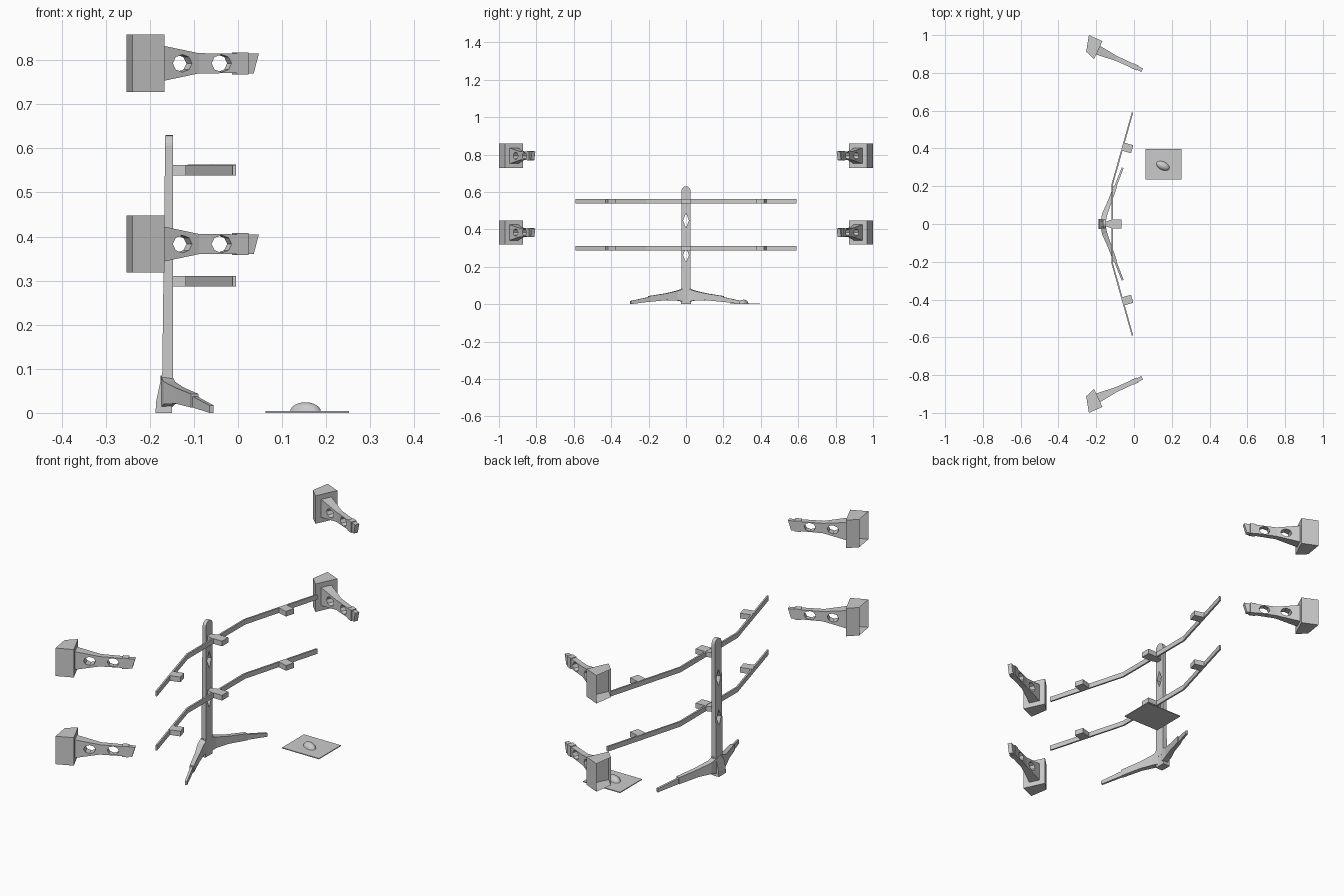
import bpy, bmesh
from math import pi, sin, cos, radians, atan2
from mathutils import Matrix, Vector

if "Cube" in bpy.data.objects:
    bpy.data.objects.remove(bpy.data.objects["Cube"])


def make(name, bm):
    bmesh.ops.recalc_face_normals(bm, faces=bm.faces)
    me = bpy.data.meshes.new(name)
    bm.to_mesh(me)
    bm.free()
    ob = bpy.data.objects.new(name, me)
    bpy.context.collection.objects.link(ob)
    return ob


def loft(name, rings, open_start=False):
    """Skin a list of equal-length point rings and cap the ends."""
    bm = bmesh.new()
    vs = [[bm.verts.new(p) for p in r] for r in rings]
    n = len(rings[0])
    for a, b in zip(vs, vs[1:]):
        for i in range(n):
            j = (i + 1) % n
            bm.faces.new((a[i], a[j], b[j], b[i]))
    if not open_start:
        bm.faces.new(vs[0])
    bm.faces.new(vs[-1])
    return make(name, bm)


def box(name, x0, x1, y0, y1, z0, z1):
    return loft(name, [[(x, y0, z0), (x, y1, z0), (x, y1, z1), (x, y0, z1)] for x in (x0, x1)])


def drill(ob, cutters):
    for c in cutters:
        m = ob.modifiers.new("hole", 'BOOLEAN')
        m.operation, m.solver, m.object = 'DIFFERENCE', 'EXACT', c
        c.hide_render = True
    bpy.context.view_layer.update()
    dg = bpy.context.evaluated_depsgraph_get()
    me = bpy.data.meshes.new_from_object(ob.evaluated_get(dg))
    ob.modifiers.clear()
    ob.data = me
    for c in cutters:
        bpy.data.objects.remove(c)


def copy_mesh(src, name, matrix):
    me = src.data.copy()
    me.transform(matrix)
    if matrix.determinant() < 0:
        me.flip_normals()
    ob = bpy.data.objects.new(name, me)
    bpy.context.collection.objects.link(ob)
    return ob


MIRROR = Matrix.Scale(-1, 4, Vector((0, 1, 0)))

# Post: rounded top, diamond holes, slightly deeper at the bottom
W = 0.024
outline = [(-W, 0.05), (W, 0.05)] + [(W * cos(i * pi / 10), 0.606 + W * sin(i * pi / 10)) for i in range(11)]
post = loft("post", [[(-0.148, y, z) for y, z in outline],
                     [(-0.173 + 0.008 * z / 0.63, y, z) for y, z in outline]])
drill(post, [loft("cut", [[(x, 0, zc - h), (x, 0.016, zc), (x, 0, zc + h), (x, -0.016, zc)]
                          for x in (-0.22, -0.1)]) for zc, h in ((0.447, 0.04), (0.262, 0.038))])

# Base hub
hub = [(-0.187, 0), (-0.15, 0), (-0.148, 0.085), (-0.173, 0.085), (-0.186, 0.025)]
loft("base_hub", [[(x, y, z) for x, z in hub] for y in (-0.026, 0.026)])

# Feet: deep inner section stepping down to a slim outer section
foot_dir = Vector((0.105, 0.25, 0)).normalized()
side = Vector((-foot_dir.y, foot_dir.x, 0))


def foot(name, sections):
    rings = []
    for x, y, w, z0, z1 in sections:
        c = Vector((x, y, 0))
        rings.append([c + side * s * w + Vector((0, 0, z)) for s, z in ((-1, z0), (1, z0), (1, z1), (-1, z1))])
    ob = loft(name, rings)
    copy_mesh(ob, name + "_mirrored", MIRROR)


foot("foot_inner", [(-0.163, 0.01, 0.014, 0.012, 0.085), (-0.156, 0.05, 0.014, 0.02, 0.071),
                    (-0.132, 0.11, 0.011, 0.021, 0.057), (-0.098, 0.2, 0.009, 0.012, 0.043)])
foot("foot_outer", [(-0.106, 0.18, 0.006, 0.015, 0.042), (-0.06, 0.297, 0.005, 0.0, 0.017)])

# Bent bars with their connectors and clips
path = [(-0.008, -0.59), (-0.115, -0.21), (-0.115, 0.21), (-0.008, 0.59)]
bend = atan2(0.107, 0.38)
for label, z0 in (("lower", 0.287), ("upper", 0.539)):
    z1, t = z0 + 0.023, 0.004
    loft(label + "_bar", [[(x - t, y, z0), (x + t, y, z0), (x + t, y, z1), (x - t, y, z1)] for x, y in path])
    loft(label + "_bar_connector", [[(x, -w, z0), (x, w, z0), (x, w, z1), (x, -w, z1)]
                                    for x, w in ((-0.15, 0.012), (-0.117, 0.023))])
    box(label + "_center_clip", -0.115, -0.066, -0.023, 0.023, z0, z1 + 0.001)
    clip = box(label + "_side_clip", 0, 0.052, -0.022, 0.022, z0, z1 + 0.001)
    clip.data.transform(Matrix.Translation((-0.06, 0.41, 0)) @ Matrix.Rotation(-bend, 4, 'Z'))
    copy_mesh(clip, label + "_side_clip_mirrored", MIRROR)

# Corner bracket: open-backed mounting box
ZC = 0.383
quad = [(-0.253, 0.912), (-0.239, 1.0), (-0.167, 0.968), (-0.212, 0.872)]
(a, b, c, d) = quad
mount = loft("bracket_box", [[(p[0], p[1], ZC - 0.065), (q[0], q[1], ZC - 0.065),
                             (q[0], q[1], ZC + 0.065), (p[0], p[1], ZC + 0.065)]
                            for p, q in ((a, b), (d, c))], open_start=True)


# Bracket arm, built along local x then turned into place
def arm_rings(sections):
    return [[(s, -w, -h), (s, w, -h), (s, w, h), (s, -w, h)] for s, w, h in sections]


arm = loft("bracket_arm", arm_rings([(0, 0.025, 0.042), (0.105, 0.013, 0.023), (0.212, 0.012, 0.022)]))
drill(arm, [loft("cut", [[(s + 0.025 * cos(k * pi / 4), y, 0.02 * sin(k * pi / 4)) for k in range(8)]
                         for y in (-0.06, 0.06)]) for s in (0.062, 0.162)])
collar = loft("bracket_collar", arm_rings([(0.2, 0.014, 0.025), (0.228, 0.014, 0.025)]))
tip = loft("bracket_tip", [[(s0, -0.01, -0.023), (s0, 0.01, -0.023), (s1, 0.01, 0.022), (s1, -0.01, 0.022)]
                           for s0, s1 in ((0.226, 0.226), (0.243, 0.256))])
place = Matrix.Translation((-0.19, 0.92, ZC)) @ Matrix.Rotation(radians(-24.3), 4, 'Z')
for ob in (arm, collar, tip):
    ob.data.transform(place)
up = Matrix.Translation((0, 0, 0.41))
for ob in (mount, arm, collar, tip):
    copy_mesh(ob, ob.name + "_upper", up)
    copy_mesh(ob, ob.name + "_mirrored", MIRROR)
    copy_mesh(ob, ob.name + "_upper_mirrored", up @ MIRROR)

# Mouse mat and mouse
box("mouse_mat", 0.062, 0.252, 0.235, 0.396, 0, 0.004)
bm = bmesh.new()
bmesh.ops.create_uvsphere(bm, u_segments=24, v_segments=12, radius=1)
bmesh.ops.bisect_plane(bm, geom=bm.verts[:] + bm.edges[:] + bm.faces[:], plane_co=(0, 0, 0),
                       plane_no=(0, 0, -1), clear_outer=True)
bm.transform(Matrix.Translation((0.153, 0.308, 0.003)) @ Matrix.Rotation(radians(-25), 4, 'Z')
             @ Matrix.Diagonal((0.037, 0.022, 0.021, 1)))
for f in bm.faces:
    f.smooth = True
make("mouse", bm)
